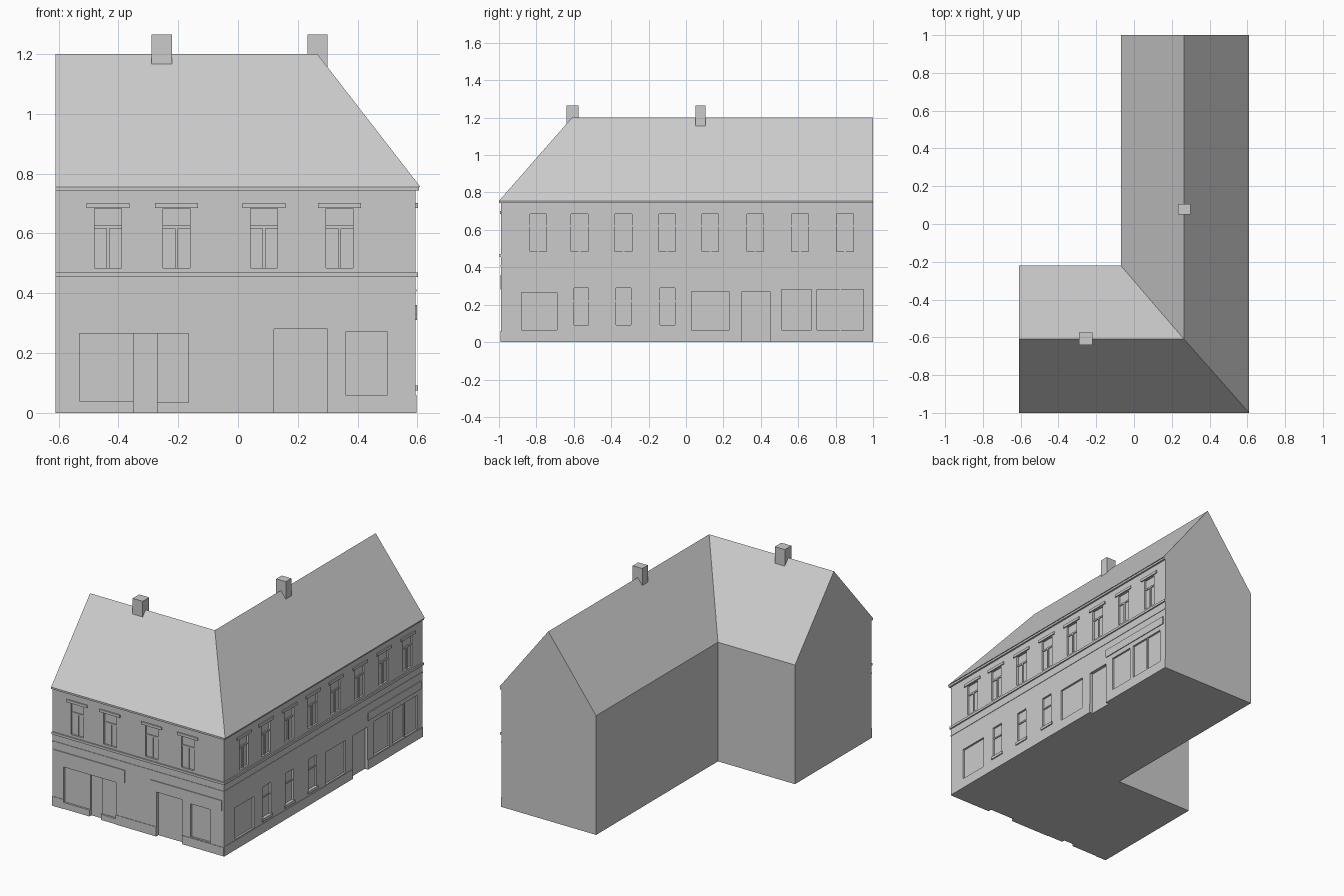
import bpy, bmesh

if "Cube" in bpy.data.objects:
    bpy.data.objects.remove(bpy.data.objects["Cube"])

stone = bpy.data.materials.new("pale_stone")
stone.diffuse_color = (0.6, 0.6, 0.6, 1)
stone.use_nodes = True
stone.node_tree.nodes["Principled BSDF"].inputs["Base Color"].default_value = stone.diffuse_color

LEFT, BACK = -0.61, 1.0           # flush gable ends
INX, INY = -0.07, -0.22           # inner courtyard corner
WX, WY = 0.594, -0.988            # street wall planes
EAVE, RIDGE = 0.755, 1.2


def finish(name, bm):
    bmesh.ops.recalc_face_normals(bm, faces=bm.faces)
    me = bpy.data.meshes.new(name)
    bm.to_mesh(me)
    bm.free()
    me.materials.append(stone)
    ob = bpy.data.objects.new(name, me)
    bpy.context.collection.objects.link(ob)
    return ob


def add_box(bm, x0, x1, y0, y1, z0, z1):
    vs = bmesh.ops.create_cube(bm, size=1)["verts"]
    for v in vs:
        v.co = (x1 if v.co.x > 0 else x0, y1 if v.co.y > 0 else y0, z1 if v.co.z > 0 else z0)


def boxes(name, items):
    bm = bmesh.new()
    for it in items:
        add_box(bm, *it)
    return finish(name, bm)


def on_wall(side, u0, u1, z0, z1, d0, d1):
    """Box on a street wall: u runs along it, d is the distance outward."""
    if side == "front":
        return (u0, u1, WY - d1, WY - d0, z0, z1)
    return (WX + d0, WX + d1, u0, u1, z0, z1)


def prism(name, pts, z0, z1):
    bm = bmesh.new()
    f = bm.faces.new([bm.verts.new((x, y, z0)) for x, y in pts])
    up = bmesh.ops.extrude_face_region(bm, geom=[f])["geom"]
    for v in up:
        if isinstance(v, bmesh.types.BMVert):
            v.co.z = z1
    return finish(name, bm)


def street_strip(name, z0, z1, d):
    """Moulding running round both street walls."""
    e = 0.01
    return prism(name, [(LEFT, WY - d), (WX + d, WY - d), (WX + d, BACK), (WX - e, BACK),
                        (WX - e, WY + e), (LEFT, WY + e)], z0, z1)


# L-shaped walls
walls = prism("walls", [(LEFT, WY), (WX, WY), (WX, BACK), (INX, BACK), (INX, INY), (LEFT, INY)], 0, EAVE)

# Mitred gable roof: three stations of inner eave, ridge, outer eave
bm = bmesh.new()
stations = [
    [(LEFT, INY, EAVE), (LEFT, -0.61, RIDGE), (LEFT, -1, EAVE)],
    [(INX, INY, EAVE), (0.265, -0.61, RIDGE), (0.61, -1, EAVE)],
    [(INX, BACK, EAVE), (0.265, BACK, RIDGE), (0.61, BACK, EAVE)]]
rings = [[bm.verts.new(p) for p in s] for s in stations]
for a, b in zip(rings, rings[1:]):
    for i in range(3):
        j = (i + 1) % 3
        bm.faces.new((a[i], a[j], b[j], b[i]))
bm.faces.new(rings[0])
bm.faces.new(rings[2])
finish("roof", bm)

# Mouldings
street_strip("eaves_cornice", 0.743, EAVE, 0.011)
street_strip("string_course", 0.455, 0.47, 0.008)
street_strip("lower_string_course", 0.405, 0.412, 0.003)

# Chimneys
boxes("chimneys", [(-0.29, -0.22, -0.64, -0.575, 1.14, 1.265),
                   (0.233, 0.3, 0.05, 0.105, 1.14, 1.265)])

# Upper windows: recess, lintel, mullion and transom
upper = {"front": (-0.435, -0.205, 0.087, 0.34),
         "right": (-0.79, -0.57, -0.335, -0.10, 0.13, 0.37, 0.61, 0.85)}
R = 0.012
cuts, lintels, bars, sills, signs, plinths = [], [], [], [], [], []
for side, centres in upper.items():
    for c in centres:
        cuts.append(on_wall(side, c - 0.045, c + 0.045, 0.485, 0.684, -R, 0.05))
        lintels.append(on_wall(side, c - 0.072, c + 0.072, 0.685, 0.702, -0.005, 0.007))
        bars.append(on_wall(side, c - 0.005, c + 0.005, 0.485, 0.62, -R - 0.005, -0.006))
        bars.append(on_wall(side, c - 0.045, c + 0.045, 0.617, 0.627, -R - 0.005, -0.006))

# Ground-floor openings: side, u0, u1, z0, z1
openings = [("front", -0.53, -0.35, 0.04, 0.265), ("front", -0.27, -0.165, 0.035, 0.265),
            ("front", 0.36, 0.50, 0.06, 0.27),
            ("right", -0.88, -0.69, 0.065, 0.265), ("right", 0.03, 0.23, 0.065, 0.27),
            ("right", 0.51, 0.67, 0.065, 0.28), ("right", 0.70, 0.95, 0.065, 0.28)]
for side, u0, u1, z0, z1 in openings:
    cuts.append(on_wall(side, u0, u1, z0, z1, -R, 0.05))
    m = (u0 + u1) / 2
    if side == "right" and u1 - u0 > 0.2:
        bars.append(on_wall(side, m - 0.005, m + 0.005, z0, z1, -R - 0.005, -0.004))
for c in (-0.56, -0.335, -0.10):
    cuts.append(on_wall("right", c - 0.04, c + 0.04, 0.092, 0.29, -R, 0.05))
    bars.append(on_wall("right", c - 0.04, c + 0.04, 0.215, 0.223, -R - 0.005, -0.006))
    sills.append(on_wall("right", c - 0.05, c + 0.05, 0.075, 0.092, -0.005, 0.007))

# Doorways
for side, u0, u1, z1 in (("front", -0.35, -0.27, 0.265), ("front", 0.12, 0.30, 0.28), ("right", 0.30, 0.45, 0.27)):
    cuts.append(on_wall(side, u0, u1, -0.05, z1, -0.02, 0.05))

# Shop signs and plinth lengths between the doors
for s in (("front", -0.60, -0.10, 0.28, 0.36), ("front", 0.08, 0.58, 0.285, 0.35),
          ("right", 0.45, 0.98, 0.31, 0.36)):
    signs.append(on_wall(*s, -0.005, 0.005))
for s in (("front", LEFT, -0.53, 0, 0.06), ("front", -0.165, 0.12, 0, 0.06), ("front", 0.30, WX, 0, 0.055),
          ("right", WY, 0.30, 0, 0.06), ("right", 0.45, BACK, 0, 0.06)):
    plinths.append(on_wall(*s, -0.005, 0.003))

# Cut the openings into the walls
cutter = boxes("opening_cutter", cuts)
cutter.hide_render = True
cutter.hide_viewport = True
mod = walls.modifiers.new("openings", "BOOLEAN")
mod.operation, mod.solver, mod.object = "DIFFERENCE", "EXACT", cutter
mod.use_self = True

for name, items in (("window_lintels", lintels), ("window_bars", bars), ("window_sills", sills),
                    ("shop_signs", signs), ("plinth", plinths)):
    boxes(name, items)
